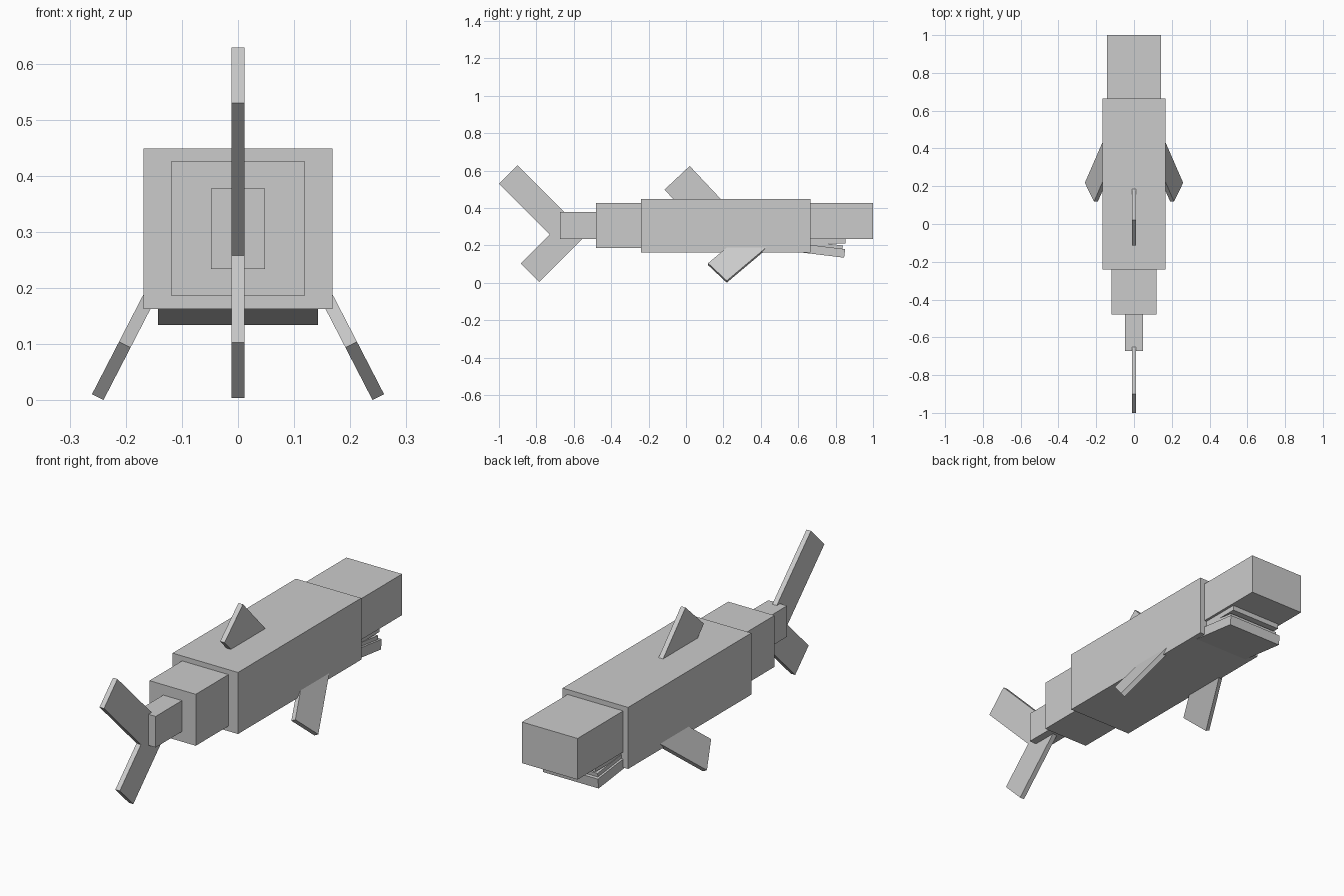
import bpy
import math
from mathutils import Matrix, Vector

if "Cube" in bpy.data.objects:
    bpy.data.objects.remove(bpy.data.objects["Cube"])

grey = bpy.data.materials.new("plain_grey")
grey.diffuse_color = (0.6, 0.6, 0.6, 1)
grey.use_nodes = True
grey.node_tree.nodes["Principled BSDF"].inputs["Base Color"].default_value = grey.diffuse_color


def box(name, size, matrix):
    """Box of the given size, with its vertices placed by a matrix."""
    bpy.ops.mesh.primitive_cube_add(size=1)
    ob = bpy.context.object
    ob.name = name
    ob.data.transform(matrix @ Matrix.Diagonal((*size, 1)))
    ob.data.materials.append(grey)
    return ob


def block(name, half_x, y0, y1, z0, z1):
    """Upright box, symmetric in x."""
    return box(name, (2 * half_x, y1 - y0, z1 - z0),
               Matrix.Translation((0, (y0 + y1) / 2, (z0 + z1) / 2)))


def slab(name, corner, angle, length, width, thick, base=Matrix()):
    """Plate in the yz plane: starts at a corner, runs along angle, widens to its left."""
    m = (base @ Matrix.Translation((0, *corner))
         @ Matrix.Rotation(math.radians(angle), 4, 'X')
         @ Matrix.Translation((0, length / 2, width / 2)))
    return box(name, (thick, length, width), m)


# Body segments, head to tail
block("head", 0.143, 0.665, 1.0, 0.235, 0.426)
block("body", 0.168, -0.24, 0.665, 0.163, 0.449)
block("rear_body", 0.119, -0.48, -0.24, 0.187, 0.426)
block("tail_base", 0.048, -0.673, -0.48, 0.234, 0.378)

# Mouth: upper teeth under the head, tilted jaw with lower teeth
block("upper_teeth", 0.131, 0.655, 0.853, 0.211, 0.235)
slab("lower_jaw", (0.61, 0.163), -6.9, 0.237, 0.046, 0.286)
slab("lower_teeth", (0.61, 0.208), -6.9, 0.228, 0.019, 0.266)

# Vertical fins, each starting at its lower outer corner
slab("upper_tail_fin", (-1.0, 0.53), -45, 0.43, 0.14, 0.023)
slab("lower_tail_fin", (-0.785, 0.004), 45, 0.37, 0.14, 0.023)
slab("dorsal_fin", (-0.115, 0.498), -46.8, 0.27, 0.185, 0.023)

# Side fins, swept back and splayed outwards
for side, name in ((1, "right_side_fin"), (-1, "left_side_fin")):
    base = (Matrix.Translation((side * 0.25, 0, 0.006))
            @ Matrix.Rotation(math.radians(-27.3 * side), 4, 'Y'))
    slab(name, (0.218, 0), 43.5, 0.30, 0.145, 0.023, base)
